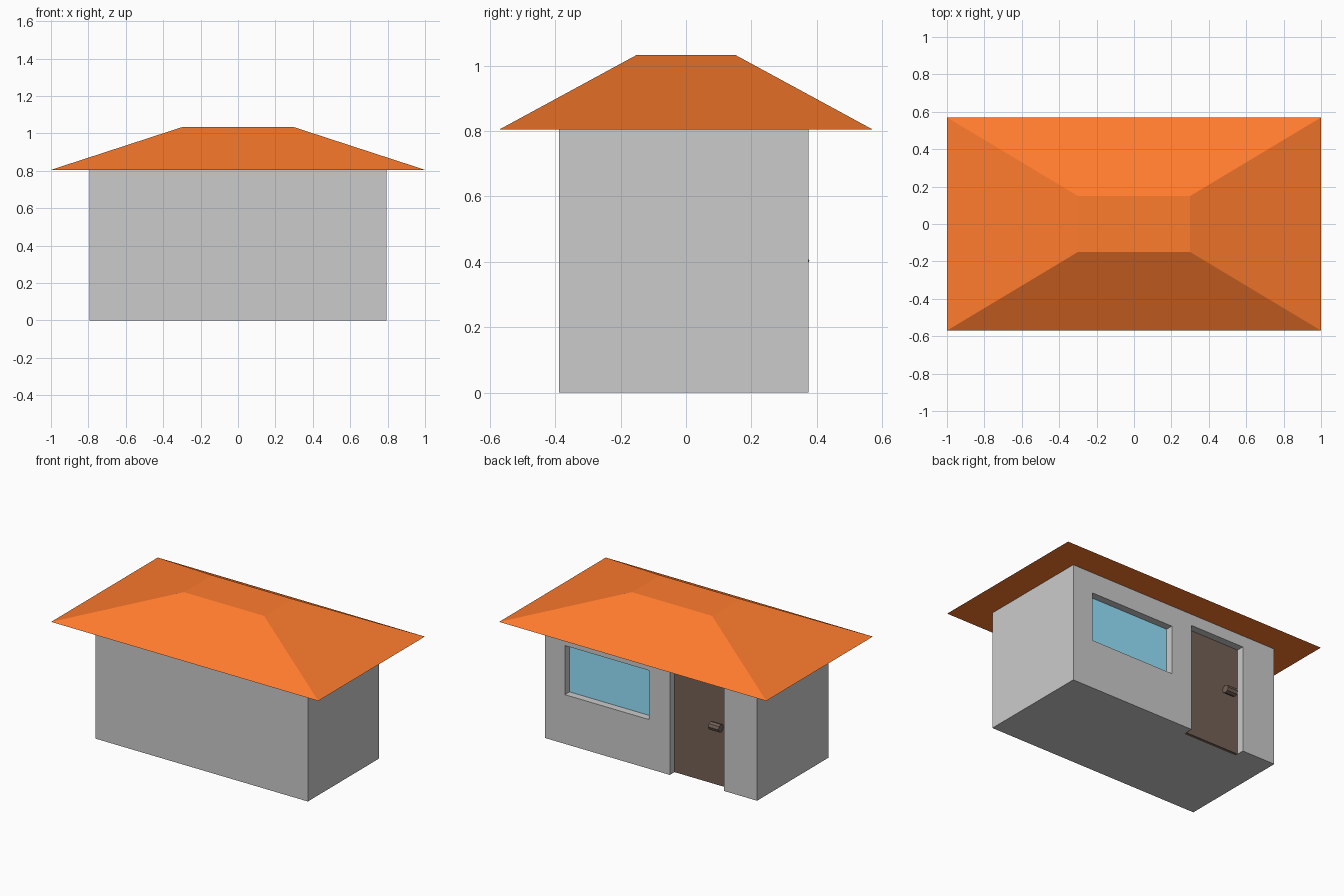
import bpy, bmesh, math

if "Cube" in bpy.data.objects:
    bpy.data.objects.remove(bpy.data.objects["Cube"])

def material(name, rgb):
    m = bpy.data.materials.new(name)
    m.diffuse_color = (*rgb, 1)
    m.use_nodes = True
    m.node_tree.nodes["Principled BSDF"].inputs["Base Color"].default_value = m.diffuse_color
    return m

def finish(name, bm, mat=None):
    me = bpy.data.meshes.new(name)
    bm.to_mesh(me)
    bm.free()
    ob = bpy.data.objects.new(name, me)
    bpy.context.collection.objects.link(ob)
    if mat:
        me.materials.append(mat)
    return ob

def box(name, x, y, z, mat=None, top=None):
    """Box from (min, max) ranges; top=(half x, half y) tapers the upper face."""
    bm = bmesh.new()
    bmesh.ops.create_cube(bm, size=1)
    for v in bm.verts:
        up = v.co.z > 0
        if top and up:
            v.co.x, v.co.y = math.copysign(top[0], v.co.x), math.copysign(top[1], v.co.y)
        else:
            v.co.x, v.co.y = x[v.co.x > 0], y[v.co.y > 0]
        v.co.z = z[up]
    return finish(name, bm, mat)

orange = material("roof_orange", (1.0, 0.2, 0.027))
blue = material("glass_blue", (0.30, 0.78, 1.0))
brown = material("door_brown", (0.175, 0.12, 0.095))

BACK, EAVES = 0.375, 0.805

# Walls and roof
walls = box("walls", (-0.795, 0.795), (-0.388, BACK), (0, EAVES))
box("roof", (-1, 1), (-0.57, 0.57), (EAVES, 1.033), orange, top=(0.3, 0.15))

# Recessed openings in the back wall, each filled by a panel
def opening(name, x, z, mat, cut_bottom):
    cutter = box(name + "_cutter", x, (BACK - 0.07, BACK + 0.1), (cut_bottom, z[1]))
    cutter.hide_render = True
    cutter.hide_viewport = True
    mod = walls.modifiers.new(name, 'BOOLEAN')
    mod.operation = 'DIFFERENCE'
    mod.solver = 'EXACT'
    mod.object = cutter
    box(name, x, (BACK - 0.07, BACK - 0.05), z, mat)

opening("window_pane", (0.015, 0.645), (0.333, 0.665), blue, 0.333)
opening("door", (-0.547, -0.142), (0, 0.728), brown, -0.1)

# Door handle: faceted bar lying along x
bm = bmesh.new()
bmesh.ops.create_cone(bm, cap_ends=True, segments=8, radius1=0.027, radius2=0.027, depth=0.077)
handle = finish("door_handle", bm, brown)
handle.rotation_euler.y = math.pi / 2
handle.location = (-0.468, 0.35, 0.403)
